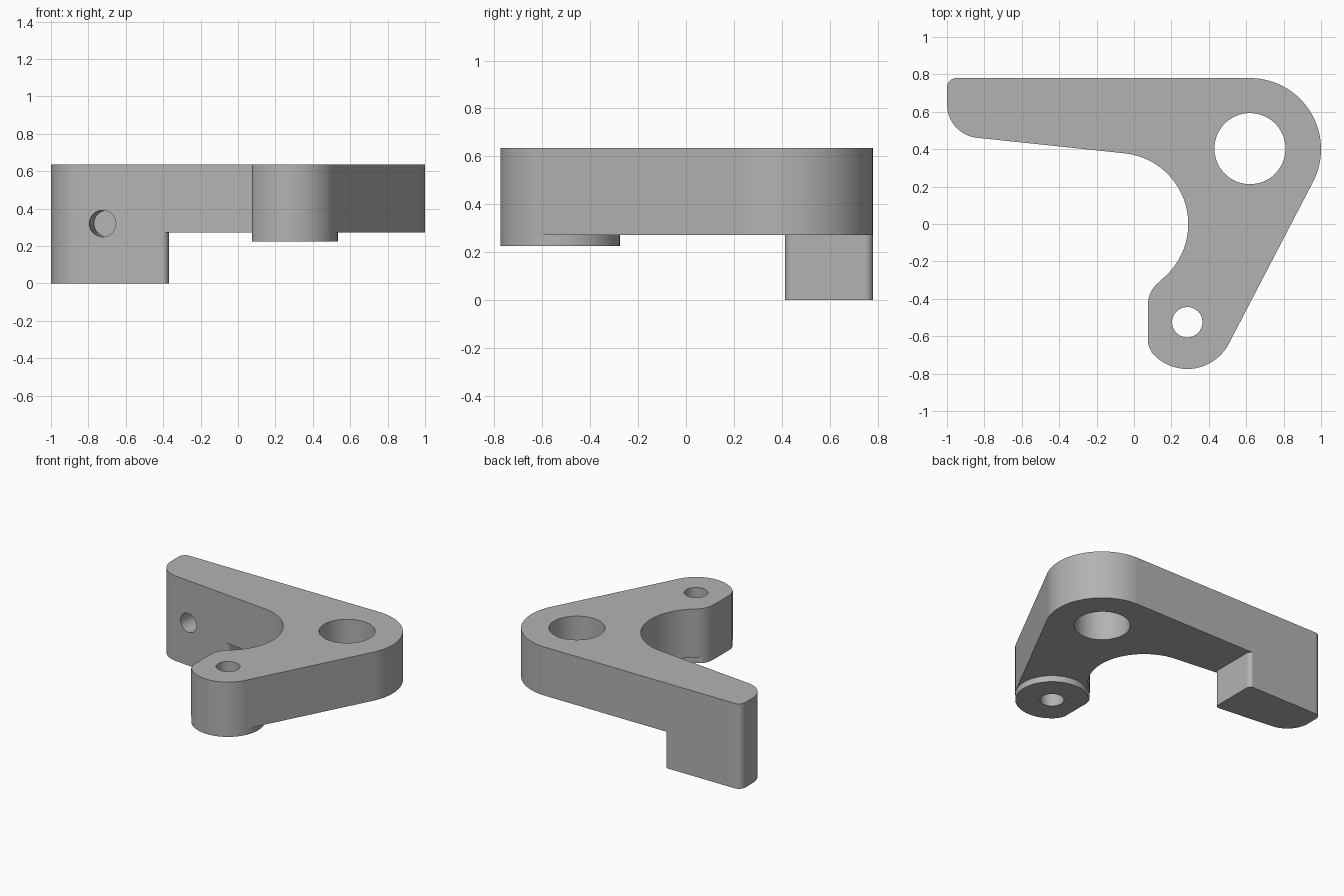
import bpy, bmesh
from math import cos, sin, radians
from mathutils import Vector

cube = bpy.data.objects.get("Cube")
if cube:
    bpy.data.objects.remove(cube)

TOP, UNDER, PAD = 0.635, 0.272, 0.225
FOOT = (0.285, -0.525)
EYE = (0.62, 0.403)

grey = bpy.data.materials.new("plain_grey")
grey.use_nodes = True
colour = (0.45, 0.45, 0.45, 1)
grey.diffuse_color = colour
grey.node_tree.nodes["Principled BSDF"].inputs["Base Color"].default_value = colour


def arc(centre, r, start, end):
    """Points on an arc, one about every four degrees."""
    n = max(4, round(abs(end - start) / 4))
    angles = [radians(start + (end - start) * i / n) for i in range(n + 1)]
    return [(centre[0] + r * cos(a), centre[1] + r * sin(a)) for a in angles]


def prism(name, points, z0, z1):
    """Extrude a flat outline between two heights."""
    bm = bmesh.new()
    face = bm.faces.new([bm.verts.new((x, y, z0)) for x, y in points])
    out = bmesh.ops.extrude_face_region(bm, geom=[face])
    moved = [v for v in out["geom"] if isinstance(v, bmesh.types.BMVert)]
    bmesh.ops.translate(bm, verts=moved, vec=(0, 0, z1 - z0))
    bmesh.ops.recalc_face_normals(bm, faces=bm.faces)
    mesh = bpy.data.meshes.new(name)
    bm.to_mesh(mesh)
    bm.free()
    mesh.materials.append(grey)
    obj = bpy.data.objects.new(name, mesh)
    bpy.context.collection.objects.link(obj)
    return obj


def combine(target, tool, operation):
    """Apply a boolean and discard the tool."""
    mod = target.modifiers.new(operation, 'BOOLEAN')
    mod.operation, mod.solver, mod.object = operation, 'EXACT', tool
    bpy.context.view_layer.objects.active = target
    bpy.ops.object.modifier_apply(modifier=mod.name)
    bpy.data.objects.remove(tool)


# Left side of the foot, shared by the bracket and its pad
foot_side = arc((0.155, -0.628), 0.08, 219, 180) + arc((0.225, -0.43), 0.15, 180, 126.2)

# Bracket plan, clockwise from the back of the arm tip
outline = (
    arc((-0.95, 0.73), 0.05, 180, 90)
    + arc((0.62, 0.4), 0.38, 90, -27)
    + arc(FOOT, 0.25, -27, -140)
    + foot_side
    + arc((-0.09, 0), 0.38, -52, 84)
    + arc((-0.82, 0.64), 0.18, 264, 180)
)
bracket = prism("bracket", outline, 0, TOP)

# Cut away the underside, leaving the lug below the arm tip
under = (
    [(-0.405, -1)]
    + arc((-0.405, 0.448), 0.035, -90, 0)
    + arc((-0.405, 0.747), 0.035, 0, 90)
    + [(-0.405, 1), (1.2, 1), (1.2, -1)]
)
combine(bracket, prism("underside_cutter", under, -0.1, UNDER), 'DIFFERENCE')

# Raised pad under the foot, a hair inside the walls
pad = arc(FOOT, 0.25, 130, -140) + arc((0.155, -0.628), 0.08, 219, 180) \
    + arc((0.225, -0.43), 0.15, 180, 145)
pad = [(FOOT[0] + (x - FOOT[0]) * 0.996, FOOT[1] + (y - FOOT[1]) * 0.996) for x, y in pad]
combine(bracket, prism("foot_pad", pad, PAD, 0.45), 'UNION')

# Upright through holes
for centre, r in ((EYE, 0.19), (FOOT, 0.081)):
    circle = arc(centre, r, 0, 360)[:-1]
    combine(bracket, prism("hole_cutter", circle, -0.2, 1), 'DIFFERENCE')

# Blind hole, square to the sloping front of the arm
drill = prism("drill_cutter", arc((0, 0), 0.071, 0, 360)[:-1], -0.2, 0.24)
axis = Vector((cos(radians(84)), sin(radians(84)), 0))
drill.rotation_mode = 'QUATERNION'
drill.rotation_quaternion = axis.to_track_quat('Z', 'Y')
drill.location = (-0.724, 0.449, 0.32)
bpy.context.view_layer.update()
combine(bracket, drill, 'DIFFERENCE')

# Smooth round walls, crisp rims
bpy.ops.object.select_all(action='DESELECT')
bracket.select_set(True)
bpy.context.view_layer.objects.active = bracket
bpy.ops.object.shade_smooth_by_angle(angle=radians(25))
weighted = bracket.modifiers.new("flat_walls", 'WEIGHTED_NORMAL')
weighted.keep_sharp = True
